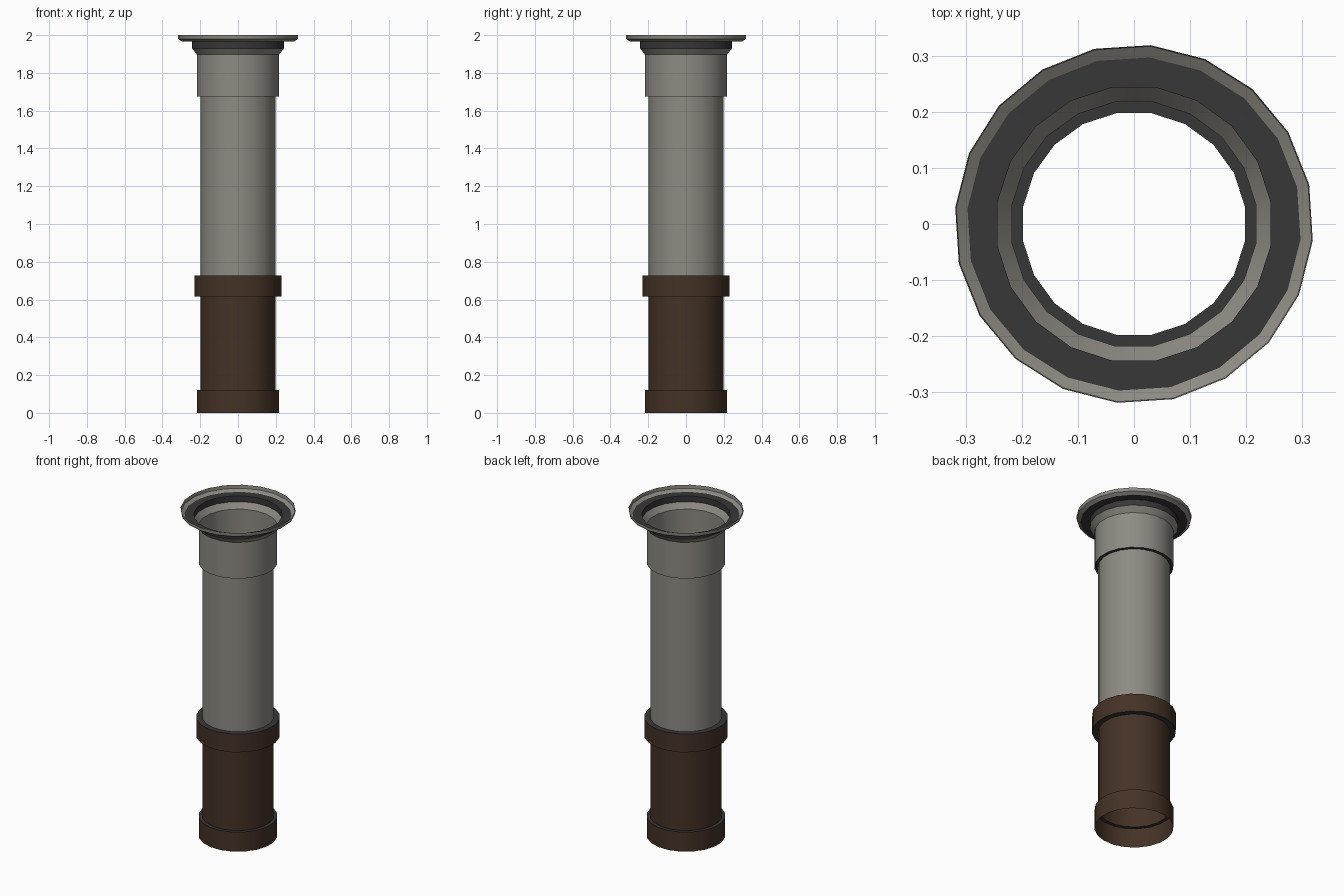
import bpy, math

if "Cube" in bpy.data.objects:
    bpy.data.objects.remove(bpy.data.objects["Cube"])

SIDES = 20
BODY, RIM = math.radians(9), math.radians(12.7)  # angular phase of the facets


def material(name, colour):
    m = bpy.data.materials.new(name)
    m.diffuse_color = (*colour, 1)
    m.use_nodes = True
    m.node_tree.nodes["Principled BSDF"].inputs["Base Color"].default_value = m.diffuse_color
    return m


grey = material("warm_grey_metal", (0.27, 0.255, 0.225))
brown = material("dark_brown_leather", (0.058, 0.032, 0.019))
dark = material("charcoal", (0.038, 0.038, 0.038))


def lathe(name, profile, mat):
    """Open thin shell turned around z from (radius, height, phase) points."""
    verts = [(r * math.cos(p + math.tau * i / SIDES),
              r * math.sin(p + math.tau * i / SIDES), z)
             for r, z, p in profile for i in range(SIDES)]
    faces = [(k * SIDES + i, k * SIDES + (i + 1) % SIDES,
              (k + 1) * SIDES + (i + 1) % SIDES, (k + 1) * SIDES + i)
             for k in range(len(profile) - 1) for i in range(SIDES)]
    me = bpy.data.meshes.new(name)
    me.from_pydata(verts, [], faces)
    me.materials.append(mat)
    ob = bpy.data.objects.new(name, me)
    bpy.context.collection.objects.link(ob)
    bpy.ops.object.select_all(action='DESELECT')
    ob.select_set(True)
    bpy.context.view_layer.objects.active = ob
    bpy.ops.object.shade_smooth_by_angle(angle=math.radians(50))


# the tube from bottom to top: name, lower radius/height, upper radius/height
parts = [
    ("eyepiece_collar", 0.22, 0.0, 0.22, 0.12, brown),
    ("eyepiece_step", 0.22, 0.12, 0.20, 0.12, dark),
    ("grip", 0.20, 0.12, 0.20, 0.615, brown),
    ("grip_collar_lower_step", 0.20, 0.615, 0.233, 0.615, dark),
    ("grip_collar", 0.233, 0.615, 0.233, 0.727, brown),
    ("grip_collar_upper_step", 0.233, 0.727, 0.20, 0.727, dark),
    ("main_tube", 0.20, 0.727, 0.20, 1.675, grey),
    ("front_collar_step", 0.20, 1.675, 0.22, 1.675, dark),
    ("front_collar", 0.22, 1.675, 0.22, 1.897, grey),
    ("flare", 0.22, 1.897, 0.2465, 1.93, grey),
    ("neck", 0.2465, 1.93, 0.2465, 1.966, dark),
]
for name, r0, z0, r1, z1, mat in parts:
    lathe(name, [(r0, z0, BODY), (r1, z1, BODY)], mat)

# flange disc and its upturned rim
lathe("flange_disc", [(0.2465, 1.966, BODY), (0.298, 1.966, RIM)], dark)
lathe("flange_rim", [(0.298, 1.966, RIM), (0.318, 1.979, RIM), (0.32, 2.0, RIM)], grey)
